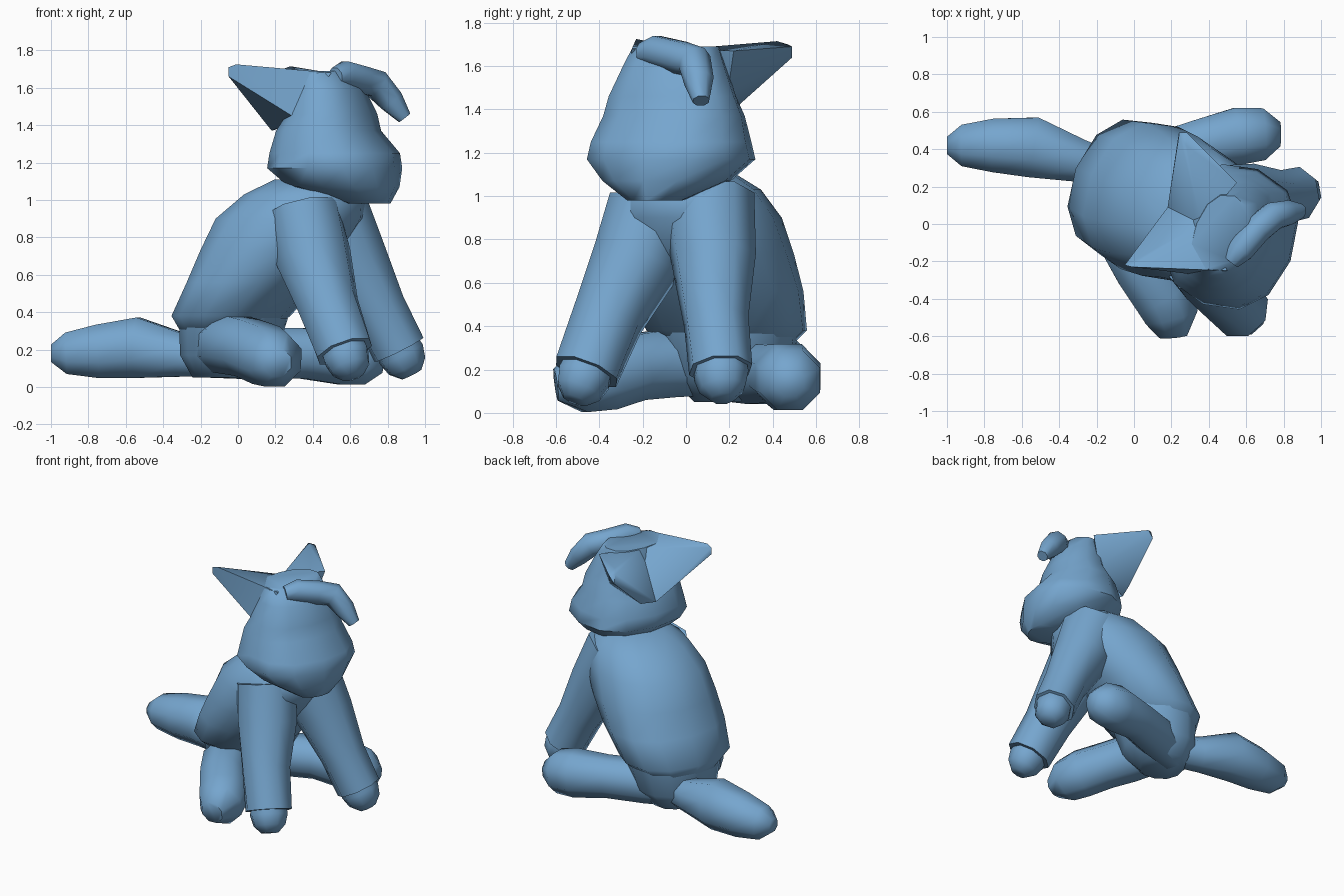
import bpy, bmesh, math
from mathutils import Vector

cube = bpy.data.objects.get("Cube")
if cube:
    bpy.data.objects.remove(cube, do_unlink=True)

blue = bpy.data.materials.new("soft blue")
colour = (0.18, 0.38, 0.62, 1)
blue.diffuse_color = colour
blue.use_nodes = True
blue.node_tree.nodes["Principled BSDF"].inputs["Base Color"].default_value = colour

# The animal sits turned: ahead points where it looks, across to its left side
turn = math.radians(-22)
ahead = Vector((math.cos(turn), math.sin(turn), 0))
across = Vector((-ahead.y, ahead.x, 0))


def finish(name, bm):
    """Turn the bmesh into a named, shaded object."""
    bmesh.ops.recalc_face_normals(bm, faces=bm.faces)
    mesh = bpy.data.meshes.new(name)
    bm.to_mesh(mesh)
    bm.free()
    mesh.materials.append(blue)
    obj = bpy.data.objects.new(name, mesh)
    bpy.context.collection.objects.link(obj)
    bpy.ops.object.select_all(action="DESELECT")
    obj.select_set(True)
    bpy.context.view_layer.objects.active = obj
    bpy.ops.object.shade_smooth_by_angle(angle=math.radians(60))


def skin(name, rings):
    """Bridge rings of points into a closed skin."""
    bm = bmesh.new()
    loops = [[bm.verts.new(p) for p in ring] for ring in rings]
    for low, high in zip(loops, loops[1:]):
        count = len(low)
        for i in range(count):
            j = (i + 1) % count
            bm.faces.new((low[i], low[j], high[j], high[i]))
    bm.faces.new(loops[0][::-1])
    bm.faces.new(loops[-1])
    finish(name, bm)


def squared(value):
    """Push a sine or cosine outward for a boxier oval."""
    return math.copysign(abs(value) ** 0.88, value)


def stack(name, centre, slices, sides=12):
    """Level ovals, each given as back, front, half width and height."""
    rings = []
    for back, front, half, z in slices:
        ring = []
        for i in range(sides):
            a = math.tau * i / sides
            reach = (back + front + (front - back) * squared(math.cos(a))) / 2
            offset = centre + half * squared(math.sin(a))
            ring.append(ahead * reach + across * offset + Vector((0, 0, z)))
        rings.append(ring)
    skin(name, rings)


def limb(name, stations, sides=8):
    """Tube through stations, each given as x, y, z and radius."""
    points = [Vector(s[:3]) for s in stations]
    last = len(points) - 1
    rings = []
    for k, point in enumerate(points):
        along = (points[min(k + 1, last)] - points[max(k - 1, 0)]).normalized()
        side = along.cross(Vector((0, 0, 1))).normalized()
        up = side.cross(along)
        radius = stations[k][3]
        ring = []
        for i in range(sides):
            a = math.tau * (i + 0.5) / sides
            ring.append(point + radius * (side * math.cos(a) + up * math.sin(a)))
        rings.append(ring)
    skin(name, rings)


def hull(name, points):
    """Convex faceted solid."""
    bm = bmesh.new()
    for p in points:
        bm.verts.new(p)
    result = bmesh.ops.convex_hull(bm, input=bm.verts)
    loose = [v for v in result["geom_interior"] if isinstance(v, bmesh.types.BMVert)]
    bmesh.ops.delete(bm, geom=loose, context="VERTS")
    finish(name, bm)


# Torso, narrow at the neck
stack("body", .16, [
    (-.35, .04, .24, .27),
    (-.4, .19, .38, .38),
    (-.31, .36, .41, .56),
    (-.24, .53, .4, .73),
    (-.16, .64, .37, .9),
    (.0, .65, .31, 1.03),
    (.17, .54, .2, 1.11),
])

# Hips joining the hind legs and the tail
stack("hips", .17, [
    (-.31, .0, .18, .05),
    (-.37, .12, .28, .17),
    (-.37, .18, .33, .37),
])

# Head with a broad muzzle and a sloping brow
stack("head", .13, [
    (.6, .81, .13, .98),
    (.27, .85, .29, 1.07),
    (.16, .85, .39, 1.17),
    (.17, .84, .37, 1.25),
    (.21, .73, .335, 1.37),
    (.27, .71, .305, 1.46),
    (.28, .65, .25, 1.59),
    (.31, .58, .21, 1.69),
])

# Upright ears meeting at a shared ridge on the crown
ridge = (.36, .0, 1.68)
notch = (.18, .09, 1.37)
hull("left_ear", [
    ridge, notch, (.24, .49, 1.64), (.24, .47, 1.7), (.28, .49, 1.69),
    (.28, .42, 1.715), (.55, .22, 1.67), (.22, .21, 1.39), (.48, .19, 1.46)])
hull("right_ear", [
    ridge, notch, (-.05, -.22, 1.66), (-.05, -.22, 1.71), (-.01, -.23, 1.725),
    (.5, -.25, 1.68), (.32, -.27, 1.43)])

# Folded tuft over the brow
limb("forehead_tuft", [
    (.52, -.2, 1.66, .05), (.57, -.14, 1.67, .075), (.66, -.03, 1.64, .08),
    (.74, .04, 1.62, .08), (.82, .06, 1.53, .07), (.89, .07, 1.44, .04)])

# Front legs as sleeves, with rounded paws showing at the cuffs
front_legs = {
    "right": [(.34, -.16, .95, .21), (.4, -.23, .7, .21),
              (.48, -.36, .44, .17), (.57, -.46, .19, .16)],
    "left": [(.47, .1, .98, .22), (.6, .13, .7, .2),
             (.75, .14, .42, .155), (.86, .16, .2, .15)],
}
for side, stations in front_legs.items():
    limb(side + "_front_leg", stations)
    cuff = Vector(stations[-1][:3])
    along = (cuff - Vector(stations[-2][:3])).normalized()
    paw = [(*(cuff + along * reach), radius)
           for reach, radius in ((-.06, .12), (.03, .13), (.1, .11), (.15, .06))]
    limb(side + "_front_paw", paw)

# Splayed hind legs
limb("right_hind_leg", [
    (-.11, .12, .22, .15), (-.04, -.07, .23, .17), (.05, -.24, .21, .165),
    (.15, -.38, .17, .17), (.2, -.49, .145, .155), (.21, -.6, .13, .08)])
limb("left_hind_leg", [
    (-.15, .25, .17, .13), (.08, .33, .18, .15), (.34, .42, .18, .145),
    (.56, .47, .165, .165), (.69, .48, .15, .15), (.78, .48, .14, .07)])

# Thick tail resting on the ground
limb("tail", [
    (-.12, .28, .16, .11), (-.3, .34, .17, .125), (-.54, .41, .21, .175),
    (-.75, .42, .19, .155), (-.92, .42, .18, .12), (-1, .42, .18, .05)])
